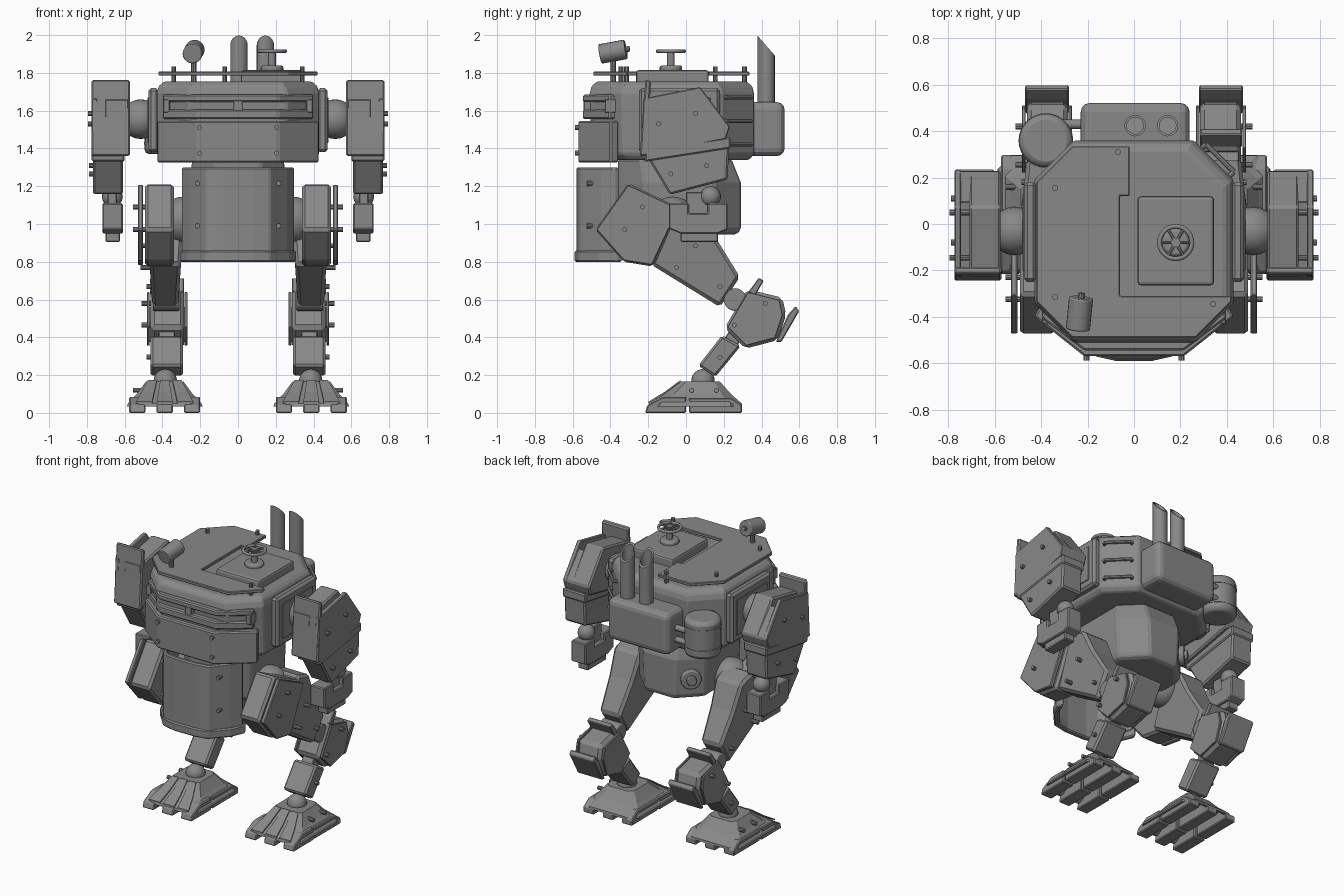
import bpy, bmesh, math
from mathutils import Vector, Matrix

cube = bpy.data.objects.get("Cube")
if cube:
    bpy.data.objects.remove(cube, do_unlink=True)

GREY = (0.25, 0.25, 0.25, 1)
steel = bpy.data.materials.new("steel grey")
steel.use_nodes = True
steel.diffuse_color = GREY
steel.node_tree.nodes["Principled BSDF"].inputs["Base Color"].default_value = GREY


def finish(name, bm, bevel=0, mirror=False, smooth=False, segments=1):
    bmesh.ops.recalc_face_normals(bm, faces=bm.faces[:])
    mesh = bpy.data.meshes.new(name)
    bm.to_mesh(mesh)
    bm.free()
    mesh.materials.append(steel)
    ob = bpy.data.objects.new(name, mesh)
    bpy.context.collection.objects.link(ob)
    if smooth:
        bpy.ops.object.select_all(action='DESELECT')
        ob.select_set(True)
        bpy.context.view_layer.objects.active = ob
        bpy.ops.object.shade_smooth_by_angle(angle=math.radians(35))
    if bevel:
        mod = ob.modifiers.new("edges", 'BEVEL')
        mod.width, mod.segments, mod.limit_method = bevel, segments, 'ANGLE'
    if mirror:
        ob.modifiers.new("both sides", 'MIRROR')
    return ob


def loft(name, rings, **kw):
    """Skin a stack of equal-length rings of 3D points and cap both ends."""
    bm = bmesh.new()
    vs = [[bm.verts.new(p) for p in ring] for ring in rings]
    n = len(vs[0])
    for a, b in zip(vs, vs[1:]):
        for i in range(n):
            bm.faces.new((a[i], a[(i + 1) % n], b[(i + 1) % n], b[i]))
    bm.faces.new(vs[0])
    bm.faces.new(vs[-1])
    return finish(name, bm, **kw)


def side(name, pts, x0, x1, bevel=0.01, pinch=1):
    """Mirrored side profile (y, z) given thickness along x; pinch narrows its low end."""
    lo, hi = min(p[1] for p in pts), max(p[1] for p in pts)
    mid = (x0 + x1) / 2

    def ring(x):
        return [(mid + (x - mid) * (pinch + (1 - pinch) * (z - lo) / (hi - lo)), y, z) for y, z in pts]
    return loft(name, [ring(x0), ring(x1)], bevel=bevel, mirror=True)


def box(name, x0, x1, y0, y1, z0, z1, bevel=0.01, mirror=False, segments=1):
    rings = [[(x0, y0, z), (x1, y0, z), (x1, y1, z), (x0, y1, z)] for z in (z0, z1)]
    return loft(name, rings, bevel=bevel, mirror=mirror, segments=segments)


def octagon(x, y0, y1, c, z):
    half = [(x - c, y0), (x, y0 + c), (x, y1 - c), (x - c, y1)]
    return [(a, b, z) for a, b in half] + [(-a, b, z) for a, b in reversed(half)]


def wrap(name, half, z0, z1, t, bevel=0.008):
    """Plate folded around the front, from its left-hand corner points."""
    outer = half + [(-x, y) for x, y in reversed(half)]
    inner = [(x * 0.94, y + t) for x, y in reversed(outer)]
    return loft(name, [[(x, y, z) for x, y in outer + inner] for z in (z0, z1)], bevel=bevel)


def rods(name, ends, r, sides=16, bevel=0, mirror=False):
    """One object made of cylinders between pairs of points."""
    bm = bmesh.new()
    for a, b in ends:
        a, b = Vector(a), Vector(b)
        d = b - a
        m = Matrix.Translation((a + b) / 2) @ d.to_track_quat('Z', 'Y').to_matrix().to_4x4()
        bmesh.ops.create_cone(bm, cap_ends=True, segments=sides, radius1=r, radius2=r, depth=d.length, matrix=m)
    return finish(name, bm, bevel, mirror, smooth=True, segments=2)


def ball(name, p, r):
    bm = bmesh.new()
    bmesh.ops.create_uvsphere(bm, u_segments=20, v_segments=12, radius=r, matrix=Matrix.Translation(p))
    return finish(name, bm, mirror=True, smooth=True)


# Hull and pelvis
loft("hull", [octagon(.405, -.475, .335, .16, 1.34), octagon(.43, -.50, .36, .17, 1.37),
              octagon(.43, -.51, .36, .17, 1.69), octagon(.42, -.50, .35, .17, 1.73),
              octagon(.39, -.47, .32, .16, 1.755)], bevel=0.008)
loft("pelvis", [octagon(.23, -.33, .27, .13, .945), octagon(.25, -.36, .29, .14, .97),
                octagon(.26, -.36, .29, .14, 1.22), octagon(.24, -.36, .24, .12, 1.345)], bevel=0.012)
rods("pelvis_port", [((-.17, .20, 1.09), (-.21, .24, 1.09))], .065, 20, .008)
rods("pelvis_port_core", [((-.19, .22, 1.09), (-.225, .255, 1.09))], .032, 16, .005)

# Front armour
wrap("chest_band", [(.43, -.40), (.215, -.57)], 1.325, 1.545, .045)
wrap("visor_top_rail", [(.40, -.405), (.215, -.545)], 1.645, 1.685, .06)
wrap("visor_bottom_rail", [(.40, -.405), (.215, -.545)], 1.555, 1.605, .06)
box("visor_divider", -.025, .025, -.542, -.49, 1.59, 1.66, .004)
box("visor_end", .36, .397, -.43, -.37, 1.59, 1.66, .004, True)
wrap("belly_plate", [(.30, -.38), (.26, -.45), (.17, -.565), (.08, -.58)], .84, 1.30, .03)
wrap("belly_lip", [(.31, -.37), (.27, -.46), (.17, -.57), (.08, -.59)], .80, .86, .04)
box("side_panel", .42, .475, -.25, .18, 1.38, 1.72, .015, True)
box("side_panel_inset", .47, .48, -.20, .13, 1.43, 1.67, .003, True)

# Roof plate, hatch and hand wheel
roof = [(-.42, .18), (-.265, .335), (-.02, .335), (-.02, .12), (-.06, .12), (-.06, -.31),
        (.42, -.31), (.42, -.335), (.265, -.49), (-.265, -.49), (-.42, -.335)]
loft("roof_plate", [[(x, y, z) for x, y in roof] for z in (1.785, 1.807)], bevel=.004)
rods("roof_bolts", [((x, y, 1.74), (x, y, 1.835)) for x, y in
                    ((-.34, .155), (-.07, .31), (-.34, -.315), (.34, -.345))], .013, 10)
box("hatch", .015, .345, -.265, .12, 1.74, 1.815, .015, segments=2)
WX, WY = .18, -.08
rods("wheel_base", [((WX, WY, 1.80), (WX, WY, 1.84))], .06, 20, .012)
rods("wheel_stem", [((WX, WY, 1.83), (WX, WY, 1.925))], .02)
spokes = []
for i in range(6):
    a = i * math.pi / 3
    spokes.append(((WX, WY, 1.915), (WX + .07 * math.cos(a), WY + .07 * math.sin(a), 1.915)))
rods("wheel_spokes", spokes, .007, 8)
bpy.ops.mesh.primitive_torus_add(location=(WX, WY, 1.915), major_radius=.07, minor_radius=.01,
                                 major_segments=28, minor_segments=8)
rim = bpy.context.object
rim.name = "wheel_rim"
rim.data.materials.append(steel)
bpy.ops.object.shade_smooth_by_angle(angle=math.radians(60))

# Searchlight
rods("lamp_post", [((-.235, -.385, 1.74), (-.235, -.385, 1.89))], .015, 10)
rods("lamp_body", [((-.242, -.455, 1.90), (-.228, -.318, 1.925))], .052, 20, .006)
rods("lamp_knob", [((-.228, -.32, 1.924), (-.226, -.298, 1.928))], .015, 10)

# Backpack, tank and exhausts
box("backpack", -.23, .24, .30, .522, 1.36, 1.645, .04, segments=3)
for side_name, x in (("right", .005), ("left", .145)):
    bm = bmesh.new()
    bmesh.ops.create_cone(bm, cap_ends=True, segments=20, radius1=.046, radius2=.046, depth=.35,
                          matrix=Matrix.Translation((x, .424, 1.775)))
    top = max(bm.faces, key=lambda f: f.calc_center_median().z)
    bmesh.ops.inset_region(bm, faces=[top], thickness=.01)
    bottom = bmesh.ops.extrude_face_region(bm, geom=[top])["geom"]
    bmesh.ops.delete(bm, geom=[top], context='FACES_ONLY')
    for v in bm.verts:
        if v.co.z > 1.8:
            v.co.z = 1.945 - (v.co.y - .424) * 1.15
    for v in bottom:
        if isinstance(v, bmesh.types.BMVert):
            v.co.z -= .15
    finish("exhaust_" + side_name, bm, smooth=True)
rods("tank", [((-.38, .36, 1.37), (-.38, .36, 1.625))], .115, 28, .025)
rods("tank_bands", [((-.38, .36, z), (-.38, .36, z + .015)) for z in (1.42, 1.56)], .118, 28)
rods("tank_pipes", [((-.32, .43, z), (-.2, .43, z)) for z in (1.45, 1.53)], .02, 12)
grips = []
for z in (1.42, 1.545, 1.67):
    a, b = (.31, .345, z), (.43, .225, z)
    grips += [(a, b), (a, (.28, .315, z)), (b, (.40, .195, z))]
rods("back_grips", grips, .011, 8)

# Arms
ball("shoulder_joint", (.515, -.03, 1.555), .105)
upper = [(-.225, 1.665), (.075, 1.725), (.232, 1.515), (.21, 1.45), (-.24, 1.36)]
side("upper_arm", upper, .575, .71)
side("upper_arm_plate", upper, .745, .775, .005)
side("upper_arm_flange", [(-.215, 1.765), (-.185, 1.755), (-.21, 1.36), (-.245, 1.36)], .572, .775, .008)
side("upper_arm_back", [(.09, 1.69), (.232, 1.515), (.21, 1.45), (.09, 1.43)], .575, .77)
fore = [(-.215, 1.37), (.23, 1.45), (.22, 1.235), (-.085, 1.155)]
side("forearm", fore, .61, .768)
side("forearm_lip", [(-.22, 1.395), (.235, 1.46), (.235, 1.40), (-.215, 1.33)], .60, .775, .008)
ball("wrist_joint", (.665, .13, 1.145), .055)
box("wrist", .64, .69, 0, .15, 1.04, 1.17, .005, True)
side("hand", [(-.09, 1.11), (.015, 1.11), (.015, 1.055), (.115, 1.055), (.115, 1.11), (.22, 1.11),
              (.22, .97), (.17, .95), (-.03, .95), (-.09, .975)], .61, .718, .006)
box("finger", .625, .702, -.03, .17, .905, .96, .006, True)

# Legs
ball("hip_joint", (.29, -.07, 1.02), .125)
hip = [(-.48, .97), (-.305, 1.215), (-.03, 1.085), (-.175, .775), (-.33, .80)]
side("hip_armour", hip, .34, .492, .015)
side("hip_plate", [(y * .97 - .01, z * .97 + .03) for y, z in hip], .503, .53, .005)
side("thigh", [(-.185, .785), (-.04, 1.12), (.09, 1.08), (.165, .915), (.285, .72), (.18, .56)],
     .28, .49, .018, pinch=.65)
rods("knee_joint", [((.31, .26, .60), (.45, .26, .60))], .06, 20, .006, True)
shin = [(.205, .45), (.325, .655), (.51, .61), (.53, .52), (.485, .385), (.315, .34)]
side("shin", shin, .285, .462, .02)
for plate_name, x in (("shin_inner_plate", .268), ("shin_outer_plate", .468)):
    side(plate_name, [(y * .9 + .035, z * .9 + .05) for y, z in shin], x, x + .015, .003)
side("knee_guard", [(.33, .64), (.385, .715), (.412, .70), (.365, .62)], .285, .465, .005)
side("calf_guard", [(.475, .375), (.54, .52), (.58, .565), (.60, .54), (.505, .375)], .28, .47, .006)
side("shin_rod", [(.16, .33), (.24, .45), (.31, .41), (.22, .29)], .335, .42, .005)
side("ankle", [(.065, .25), (.19, .41), (.29, .355), (.155, .19)], .292, .462, .012)
ball("ankle_joint", (.385, .09, .17), .062)

# Feet: hollow flared shell with raised panels over separate toes
FX = .388


def foot_ring(w, y0, y1, c, z):
    return [(FX + x, y, z) for x, y, _ in octagon(w, y0, y1, c, z)]


loft("foot_shell", [foot_ring(.08, -.01, .16, .03, .14), foot_ring(.185, -.18, .28, .05, .035),
                    foot_ring(.20, -.20, .297, .06, .035), foot_ring(.195, -.195, .295, .06, .05),
                    foot_ring(.148, -.115, .238, .05, .10), foot_ring(.10, -.03, .18, .03, .165)], mirror=True)
for tag, dx in (("inner", -.145), ("middle", 0), ("outer", .145)):
    side("front_toe_" + tag, [(-.217, 0), (-.205, .04), (-.12, .085), (0, .085), (0, 0)],
         FX + dx - .043, FX + dx + .043, .006)
    side("rear_toe_" + tag, [(.015, 0), (.015, .08), (.24, .08), (.297, .04), (.297, 0)],
         FX + dx - .04, FX + dx + .04, .006)
    loft("instep_panel_" + tag,
         [[(FX + dx * k + s * m, y, z + h) for s, h in ((-1, 0), (1, 0), (1, .01), (-1, .01))]
          for k, m, y, z in ((.75, .042, -.198, .05), (.62, .034, -.115, .10), (.45, .024, -.03, .163))],
         mirror=True)

# Rivets on both sides
out = [(.77, -.145, 1.53), (.77, .05, 1.585), (.765, -.08, 1.265), (.765, .11, 1.31), (.53, -.23, 1.09),
       (.53, -.325, .97), (.49, -.05, .77), (.485, .05, .885), (.46, .18, .67), (.485, .255, .465),
       (.485, .42, .58), (.46, .18, .295), (.53, .03, .12), (.53, .16, .12)]
rods("side_rivets", [((x - .06, y, z), (x + .025, y, z)) for x, y, z in out], .013, 10, mirror=True)
front = [(.205, -.57, 1.51), (.205, -.57, 1.375), (.215, -.505, 1.215), (.215, -.505, .99)]
rods("front_rivets", [((x, y + .03, z), (x, y - .018, z)) for x, y, z in front], .013, 10, mirror=True)
